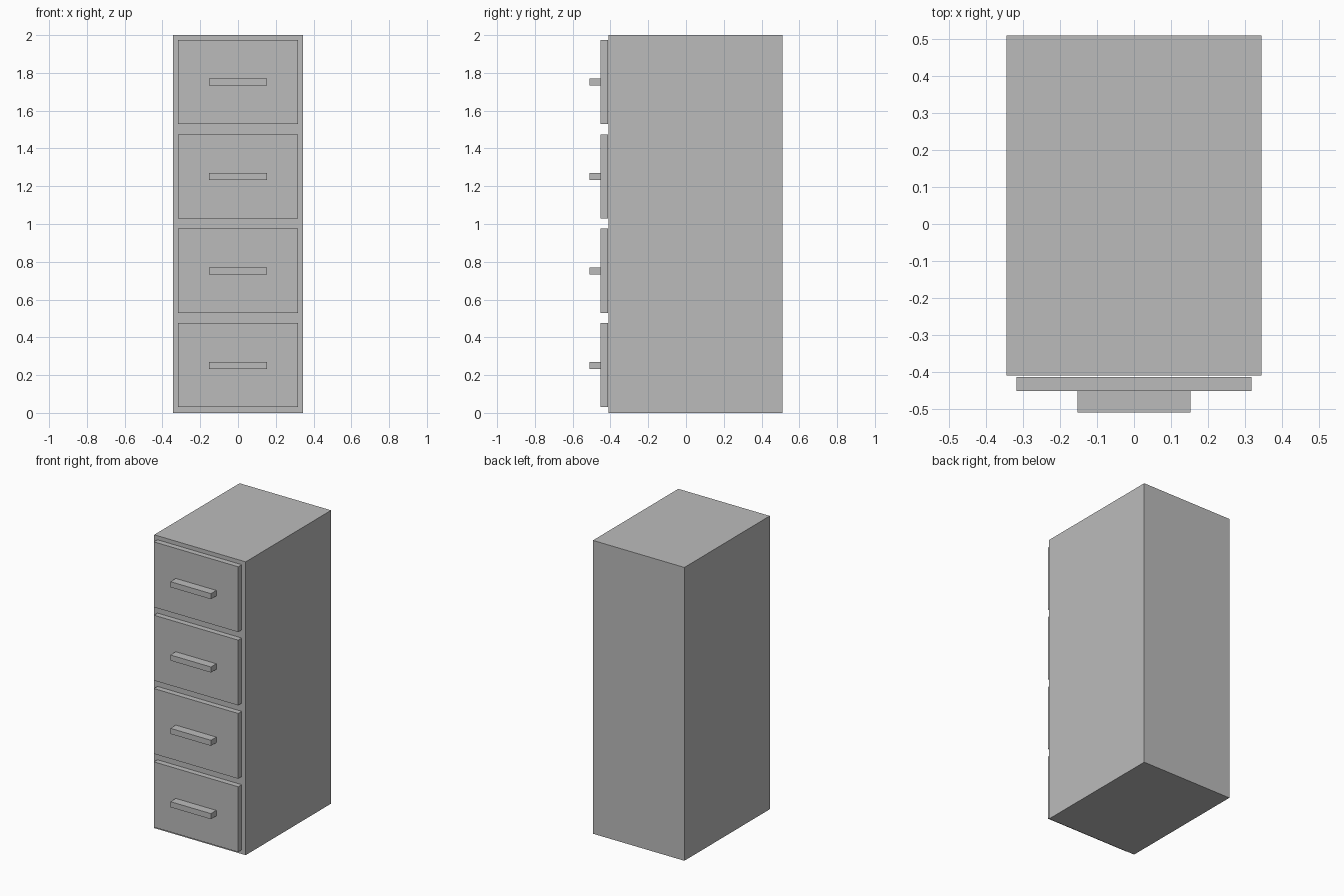
import bpy

cube = bpy.data.objects.get("Cube")
if cube:
    bpy.data.objects.remove(cube, do_unlink=True)

# Single painted metal colour
grey = bpy.data.materials.new("grey_metal")
grey.use_nodes = True
colour = (0.5, 0.5, 0.5, 1)
grey.diffuse_color = colour
grey.node_tree.nodes["Principled BSDF"].inputs["Base Color"].default_value = colour


def box(name, low, high):
    """Add a box between two opposite corners."""
    centre = [(a + b) / 2 for a, b in zip(low, high)]
    bpy.ops.mesh.primitive_cube_add(size=1, location=centre)
    obj = bpy.context.object
    obj.name = name
    obj.scale = [b - a for a, b in zip(low, high)]
    bpy.ops.object.transform_apply(location=False, rotation=False, scale=True)
    obj.data.materials.append(grey)
    return obj


# Cabinet body
box("cabinet_body", (-0.345, -0.41, 0), (0.345, 0.51, 2))

# Four equal drawer fronts, each with a bar handle
for i in range(4):
    z = i * 0.5
    box(f"drawer_front_{i + 1}", (-0.318, -0.452, z + 0.03), (0.318, -0.414, z + 0.475))
    box(f"drawer_handle_{i + 1}", (-0.153, -0.51, z + 0.232), (0.153, -0.452, z + 0.27))
